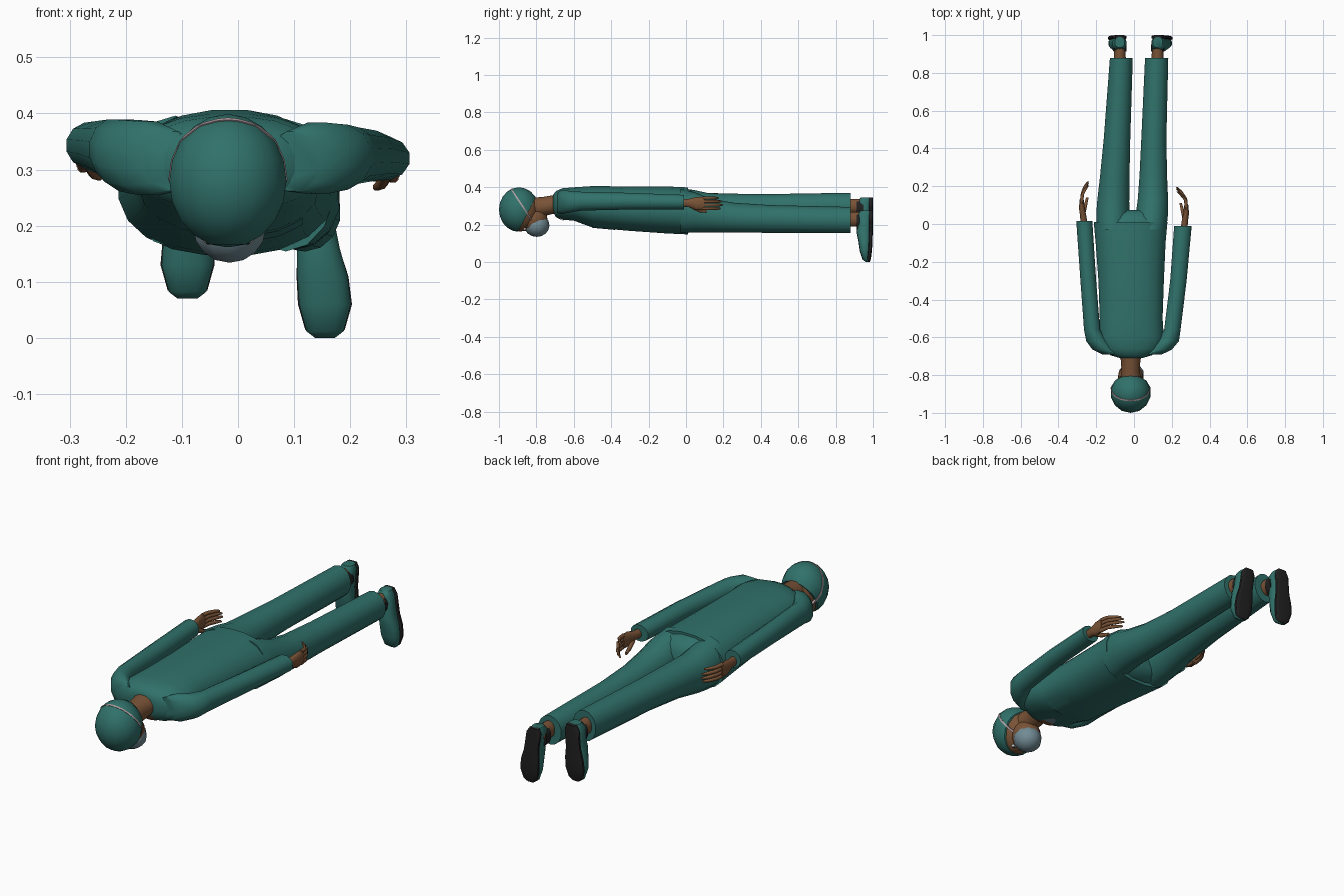
import bpy, bmesh, math
from mathutils import Vector
from mathutils.bvhtree import BVHTree


def material(name, rgb):
    m = bpy.data.materials.new(name)
    m.diffuse_color = (*rgb, 1)
    return m


GREEN = material("scrub green", (0.030, 0.165, 0.145))
SKIN = material("brown skin", (0.19, 0.085, 0.037))
MASK = material("mask grey blue", (0.17, 0.26, 0.30))
STRAP = material("strap pale", (0.42, 0.33, 0.35))
BLACK = material("sole black", (0.016, 0.015, 0.016))
WHITE = material("eye white", (0.6, 0.58, 0.55))


def finish(name, bm, mat, angle=50):
    bmesh.ops.recalc_face_normals(bm, faces=bm.faces)
    me = bpy.data.meshes.new(name)
    bm.to_mesh(me)
    bm.free()
    ob = bpy.data.objects.new(name, me)
    bpy.context.collection.objects.link(ob)
    me.materials.append(mat)
    bpy.ops.object.select_all(action='DESELECT')
    ob.select_set(True)
    bpy.context.view_layer.objects.active = ob
    bpy.ops.object.shade_smooth_by_angle(angle=math.radians(angle))
    return ob


def loft(name, stations, mat, axis='y', n=12, power=2.0):
    """Skin elliptical sections (t, a, b, ra, rb) along y or z."""
    bm = bmesh.new()
    rings = []
    for t, a, b, ra, rb in stations:
        ring = []
        for i in range(n):
            th = 2 * math.pi * (i + 0.5) / n
            c, s = math.cos(th), math.sin(th)
            u = a + ra * math.copysign(abs(c) ** (2 / power), c)
            v = b + rb * math.copysign(abs(s) ** (2 / power), s)
            ring.append(bm.verts.new((u, t, v) if axis == 'y' else (u, v, t)))
        rings.append(ring)
    for r, q in zip(rings, rings[1:]):
        for i in range(n):
            j = (i + 1) % n
            bm.faces.new((r[i], r[j], q[j], q[i]))
    bm.faces.new(rings[0])
    bm.faces.new(rings[-1])
    return finish(name, bm, mat)


def ball(name, c, r, mat, cuts=(), seg=16, rings=10):
    """Ellipsoid, optionally trimmed by planes (point, normal of removed side)."""
    bm = bmesh.new()
    bmesh.ops.create_uvsphere(bm, u_segments=seg, v_segments=rings, radius=1)
    for v in bm.verts:
        v.co = Vector([c[k] + r[k] * v.co[k] for k in range(3)])
    for p, nrm in cuts:
        bmesh.ops.bisect_plane(bm, geom=bm.verts[:] + bm.edges[:] + bm.faces[:],
                               plane_co=p, plane_no=nrm, clear_outer=True)
    bmesh.ops.holes_fill(bm, edges=[e for e in bm.edges if e.is_boundary])
    return finish(name, bm, mat)


# Tunic, face down, with hem near y = 0
torso = loft("tunic", [
    (-0.71, -0.015, 0.315, 0.06, 0.045), (-0.695, -0.015, 0.31, 0.11, 0.07),
    (-0.66, -0.015, 0.31, 0.16, 0.085), (-0.60, -0.015, 0.31, 0.175, 0.09),
    (-0.50, -0.015, 0.295, 0.168, 0.112), (-0.30, -0.015, 0.285, 0.175, 0.12),
    (-0.10, -0.018, 0.278, 0.187, 0.127), (0.01, -0.018, 0.273, 0.197, 0.127)],
    GREEN, n=20, power=2.3)
tree_bm = bmesh.new()
tree_bm.from_mesh(torso.data)
tree = BVHTree.FromBMesh(tree_bm)
tree_bm.free()


def patch(name, mat, y0, y1, w0, w1, cx=-0.015, lift=0.003, n=8):
    """Thin patch laid on the chest side of the tunic."""
    bm = bmesh.new()
    grid = []
    for i in range(n + 1):
        y, w = y0 + (y1 - y0) * i / n, w0 + (w1 - w0) * i / n
        row = []
        for j in range(n + 1):
            x = cx + w * (2 * j / n - 1)
            hit = tree.ray_cast(Vector((x, y, -1)), Vector((0, 0, 1)))[0]
            row.append(bm.verts.new((x, y, (hit.z if hit else 0.27) - lift)))
        grid.append(row)
    for i in range(n):
        for j in range(n):
            bm.faces.new((grid[i][j], grid[i + 1][j], grid[i + 1][j + 1], grid[i][j + 1]))
    return finish(name, bm, mat)


# Open neckline, undershirt and pocket
patch("neckline_skin", SKIN, -0.705, -0.645, 0.048, 0.033)
patch("undershirt", MASK, -0.645, -0.59, 0.033, 0.004)
patch("chest_pocket", GREEN, -0.50, -0.38, 0.045, 0.045, cx=0.07)

# Trousers
loft("trouser_seat", [(-0.08, -0.018, 0.275, 0.18, 0.115), (0.02, -0.018, 0.275, 0.185, 0.115),
                      (0.055, -0.015, 0.27, 0.165, 0.09), (0.075, -0.012, 0.265, 0.12, 0.06)],
     GREEN, n=16)
legs = {
    "left": [(-0.03, -0.112, 0.278, 0.088, 0.118), (0.05, -0.112, 0.275, 0.09, 0.108),
             (0.12, -0.11, 0.272, 0.087, 0.096), (0.25, -0.102, 0.282, 0.08, 0.083),
             (0.45, -0.09, 0.288, 0.072, 0.075), (0.88, -0.067, 0.295, 0.062, 0.075)],
    "right": [(-0.03, 0.085, 0.272, 0.088, 0.118), (0.05, 0.094, 0.265, 0.088, 0.107),
              (0.12, 0.10, 0.25, 0.083, 0.092), (0.25, 0.102, 0.237, 0.075, 0.08),
              (0.45, 0.105, 0.23, 0.068, 0.074), (0.88, 0.12, 0.224, 0.063, 0.07)]}

# Feet: toes point down, soles face +y
for side, z0, heel, toe in (("left", 0.07, -0.075, -0.09), ("right", 0.0, 0.125, 0.155)):
    loft(side + "_trouser_leg", legs[side], GREEN, n=14)
    za = z0 + 0.228

    def cx(z):
        return toe + (heel - toe) * max(0, (z - 0.08) / 0.2)

    loft(side + "_ankle", [(0.85, heel, za, 0.033, 0.042), (0.91, heel, za, 0.032, 0.04),
                           (0.96, heel, za, 0.03, 0.04)], SKIN)
    loft(side + "_shoe_collar", [(0.912, heel, za - 0.012, 0.036, 0.05),
                                 (0.95, heel, za - 0.012, 0.037, 0.052)], BLACK)
    loft(side + "_shoe", [(z0 + z, cx(z), y, rx, ry) for z, y, rx, ry in (
        (0.0, 0.970, 0.018, 0.008), (0.012, 0.964, 0.034, 0.02), (0.06, 0.957, 0.047, 0.029),
        (0.11, 0.955, 0.046, 0.034), (0.16, 0.951, 0.039, 0.04), (0.20, 0.956, 0.037, 0.037),
        (0.255, 0.956, 0.037, 0.038), (0.275, 0.962, 0.026, 0.028))],
        GREEN, 'z', 14, 2.4)
    loft(side + "_sole", [(z0 + z, cx(z), y, rx, 0.011) for z, y, rx in (
        (0.001, 0.973, 0.018), (0.015, 0.978, 0.036), (0.06, 0.984, 0.049), (0.11, 0.987, 0.047),
        (0.16, 0.988, 0.038), (0.20, 0.989, 0.037), (0.25, 0.989, 0.037), (0.275, 0.989, 0.024))],
        BLACK, 'z', 12, 4)

# Sleeves
loft("left_sleeve", [(-0.69, -0.12, 0.315, 0.05, 0.055), (-0.665, -0.16, 0.32, 0.062, 0.068),
                     (-0.62, -0.197, 0.325, 0.058, 0.066), (-0.56, -0.222, 0.335, 0.044, 0.056),
                     (-0.30, -0.242, 0.34, 0.043, 0.048), (0.015, -0.263, 0.343, 0.044, 0.042)], GREEN)
loft("right_sleeve", [(-0.69, 0.10, 0.315, 0.05, 0.055), (-0.665, 0.14, 0.32, 0.062, 0.066),
                      (-0.62, 0.18, 0.322, 0.06, 0.06), (-0.56, 0.203, 0.325, 0.045, 0.052),
                      (-0.30, 0.235, 0.325, 0.045, 0.046), (-0.01, 0.259, 0.32, 0.048, 0.04)], GREEN)

# Hands: thin palms with curling fingers, thumbs toward the floor
for side, s, x, y, z, curl in (("left", -1, 0.263, 0.025, 0.33, 0.034),
                               ("right", 1, 0.263, -0.005, 0.312, 0.05)):
    loft(side + "_palm", [(y - 0.04, s * x, z + 0.004, 0.02, 0.022),
                          (y + 0.02, s * (x + 0.006), z + 0.003, 0.017, 0.023),
                          (y + 0.06, s * (x + 0.013), z, 0.016, 0.036),
                          (y + 0.105, s * (x + 0.014), z + 0.002, 0.011, 0.036)], SKIN)
    for k, length in enumerate((0.09, 0.1, 0.096, 0.078)):
        fz = z - 0.026 + 0.0185 * k
        loft(f"{side}_finger_{k + 1}", [
            (y + 0.095, s * (x + 0.014), fz, 0.010, 0.010),
            (y + 0.1 + length * 0.4, s * (x + 0.010), fz, 0.009, 0.009),
            (y + 0.1 + length * 0.8, s * (x + 0.014 - curl * 0.6), fz, 0.009, 0.008),
            (y + 0.1 + length, s * (x + 0.014 - curl), fz, 0.005, 0.005)], SKIN, n=8)
    loft(side + "_thumb", [(y + 0.035, s * (x + 0.004), z - 0.015, 0.012, 0.014),
                           (y + 0.075, s * (x - 0.006), z - 0.036, 0.010, 0.011),
                           (y + 0.115, s * (x - 0.016), z - 0.043, 0.007, 0.007)], SKIN, n=8)

# Head and neck
HX = -0.018
loft("neck", [(-0.84, HX, 0.285, 0.058, 0.06), (-0.77, HX, 0.295, 0.05, 0.054),
              (-0.72, HX, 0.305, 0.054, 0.052), (-0.68, HX, 0.31, 0.068, 0.05)], SKIN)
ball("face", (HX, -0.885, 0.275), (0.092, 0.1, 0.112), SKIN)
ball("jaw", (HX, -0.815, 0.225), (0.068, 0.075, 0.07), SKIN)

# Cloth cap, trimmed along the forehead-to-nape line
centre, radii = (HX, -0.893, 0.28), (0.107, 0.107, 0.119)
ball("cap", centre, radii, GREEN, [((0, -0.9, 0.157), (0, 0.193, -0.10))], 14, 10)

# Mask and its strap round the cap
ball("mask", (HX + 0.003, -0.798, 0.196), (0.068, 0.068, 0.062), MASK,
     [((0, 0, 0.215), (0, 0.3, 1))], 10, 8)
across = Vector((0, 0.19, 0.125)).normalized()
mid = Vector((0, -0.872, 0.295))
ball("mask_strap", centre, [r * 1.02 for r in radii], STRAP,
     [(mid + across * 0.004, across), (mid - across * 0.004, -across)], 14, 10)

# Eyes
for s, side in ((-1, "left"), (1, "right")):
    ball(side + "_eye", (HX + s * 0.034, -0.862, 0.176), (0.014, 0.008, 0.008), WHITE, (), 10, 6)
    ball(side + "_pupil", (HX + s * 0.034, -0.862, 0.170), (0.006, 0.006, 0.004), BLACK, (), 8, 6)
